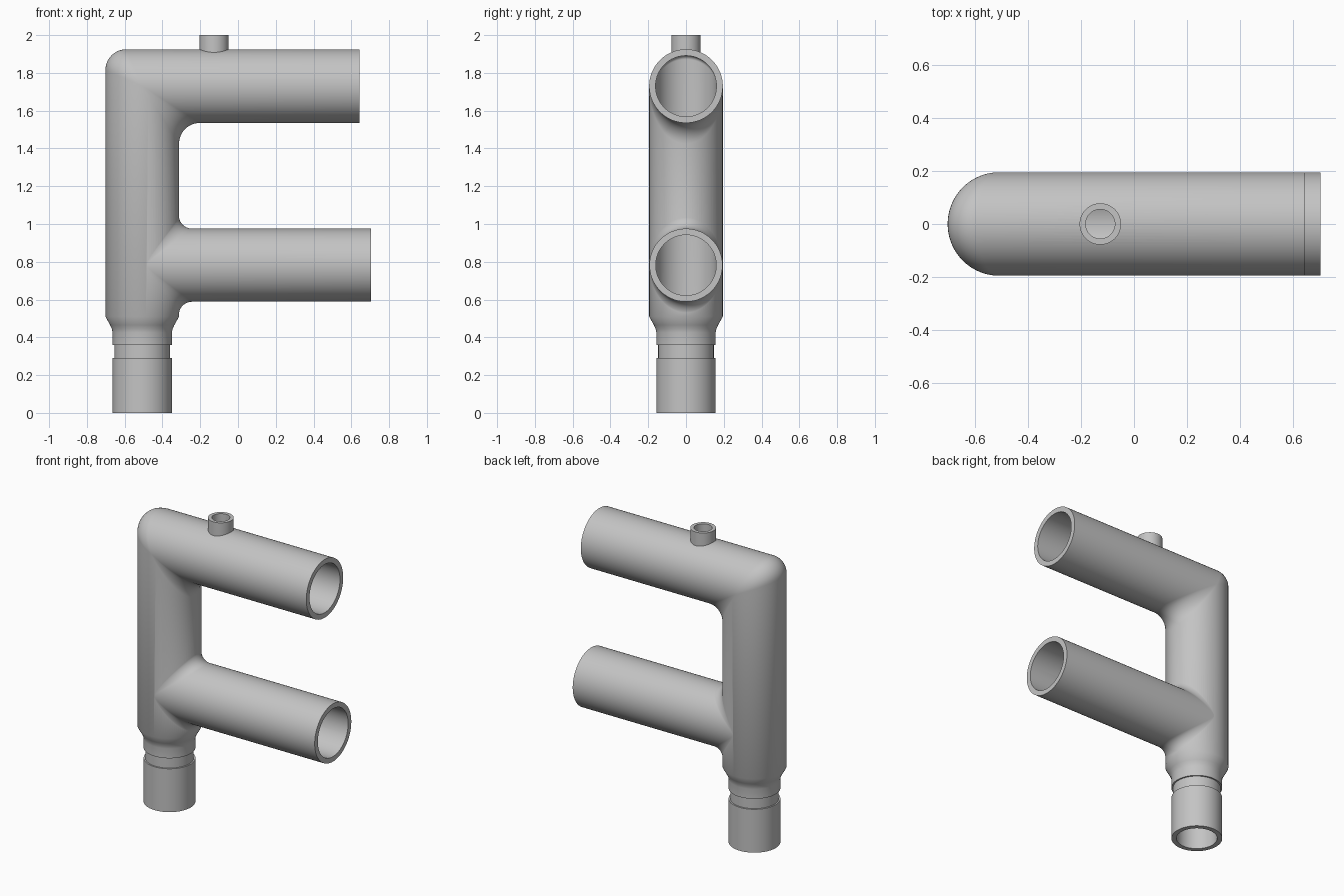
import bpy, bmesh
from math import sin, cos, pi, sqrt, radians

cube = bpy.data.objects.get("Cube")
if cube:
    bpy.data.objects.remove(cube, do_unlink=True)

SEG = 96                      # sides of each pipe
AXIS_X = -0.507               # upright pipe axis
TOP_Z, ARM_Z = 1.73, 0.782    # arm axes
R_PIPE, R_ARM, R_BORE = 0.195, 0.1935, 0.161
ARC = 10                      # steps in each fillet
ANGLES = [2 * pi * (i + 0.5) / SEG for i in range(SEG)]

grey = bpy.data.materials.new("pipe grey")
grey.use_nodes = True
colour = (0.55, 0.55, 0.55, 1)
grey.diffuse_color = colour
grey.node_tree.nodes["Principled BSDF"].inputs["Base Color"].default_value = colour


def loft(name, rings):
    """Closed solid skinned through rings of equal length."""
    bm = bmesh.new()
    loops = [[bm.verts.new(p) for p in ring] for ring in rings]
    for a, b in zip(loops, loops[1:]):
        for i in range(SEG):
            j = (i + 1) % SEG
            bm.faces.new((a[i], a[j], b[j], b[i]))
    bm.faces.new(loops[0][::-1])
    bm.faces.new(loops[-1])
    bmesh.ops.recalc_face_normals(bm, faces=bm.faces)
    mesh = bpy.data.meshes.new(name)
    bm.to_mesh(mesh)
    bm.free()
    mesh.materials.append(grey)
    obj = bpy.data.objects.new(name, mesh)
    bpy.context.collection.objects.link(obj)
    return obj


def upright_ring(x, z, r):
    return [(x - r * cos(a), r * sin(a), z) for a in ANGLES]


def arm_ring(x, z, r):
    return [(x, r * sin(a), z + r * cos(a)) for a in ANGLES]


def bent_pipe(name, profile, r, fillet, end_x):
    """Upright turned profile, then a mitred corner with soft edges, then an arm."""
    rings = [upright_ring(AXIS_X, z, rad) for z, rad in profile]
    for k in range(ARC + 1):
        t = pi - pi / 2 * k / ARC
        ring = []
        for a in ANGLES:
            u = r * cos(a)
            f = fillet * abs(cos(a))
            ring.append((AXIS_X - u + f + f * cos(t), r * sin(a), TOP_Z + u - f + f * sin(t)))
        rings.append(ring)
    rings.append(arm_ring(end_x, TOP_Z, r))
    return loft(name, rings)


def branch_arm(name, r, fillet, end_x):
    """Side arm flaring into the upright pipe."""
    rings = [arm_ring(AXIS_X, ARM_Z, r * 0.8)]
    for k in range(ARC + 1):
        t = pi / 2 * k / ARC
        ring = []
        for a in ANGLES:
            y, w = r * sin(a), r * cos(a)
            f = fillet * abs(cos(a))
            side = 1 if w > 0 else -1
            wall = AXIS_X + sqrt(R_PIPE ** 2 - y ** 2) - 0.001
            ring.append((wall + f * (1 - cos(t)), y, ARM_Z + w + side * f * (1 - sin(t))))
        rings.append(ring)
    rings.append(arm_ring(end_x, ARM_Z, r))
    return loft(name, rings)


def combine(target, tool, operation):
    mod = target.modifiers.new(operation.lower(), 'BOOLEAN')
    mod.operation, mod.solver, mod.object = operation, 'EXACT', tool
    bpy.context.view_layer.objects.active = target
    bpy.ops.object.modifier_apply(modifier=mod.name)
    bpy.data.objects.remove(tool, do_unlink=True)


# Outer body: grooved spigot, tapered shoulder, upright, corner and top arm
spigot = [(0, 0.157), (0.29, 0.157), (0.29, 0.147), (0.36, 0.147), (0.36, 0.157),
          (0.425, 0.157), (0.445, 0.161), (0.465, 0.17), (0.51, R_PIPE)]
body = bent_pipe("pipe_manifold", spigot, R_PIPE, 0.11, 0.642)
combine(body, branch_arm("lower_arm", R_ARM, 0.07, 0.703), 'UNION')

# Small nipple on the top arm
NIPPLE_X = -0.127
nipple = loft("nipple", [upright_ring(NIPPLE_X, z, 0.078) for z in (1.82, 2.0)])
combine(body, nipple, 'UNION')

# Hollow bores
bore = [(-0.05, 0.126), (0.47, 0.126), (0.53, R_BORE)]
combine(body, bent_pipe("main_bore", bore, R_BORE, 0.02, 0.75), 'DIFFERENCE')
arm_bore = loft("arm_bore", [arm_ring(x, ARM_Z, R_BORE - 0.001) for x in (AXIS_X, 0.8)])
combine(body, arm_bore, 'DIFFERENCE')
nipple_bore = loft("nipple_bore", [upright_ring(NIPPLE_X, z, 0.055) for z in (TOP_Z, 2.1)])
combine(body, nipple_bore, 'DIFFERENCE')

# Smooth walls with crisp rims
bpy.ops.object.select_all(action='DESELECT')
body.select_set(True)
bpy.context.view_layer.objects.active = body
bpy.ops.object.shade_smooth_by_angle(angle=radians(30))
